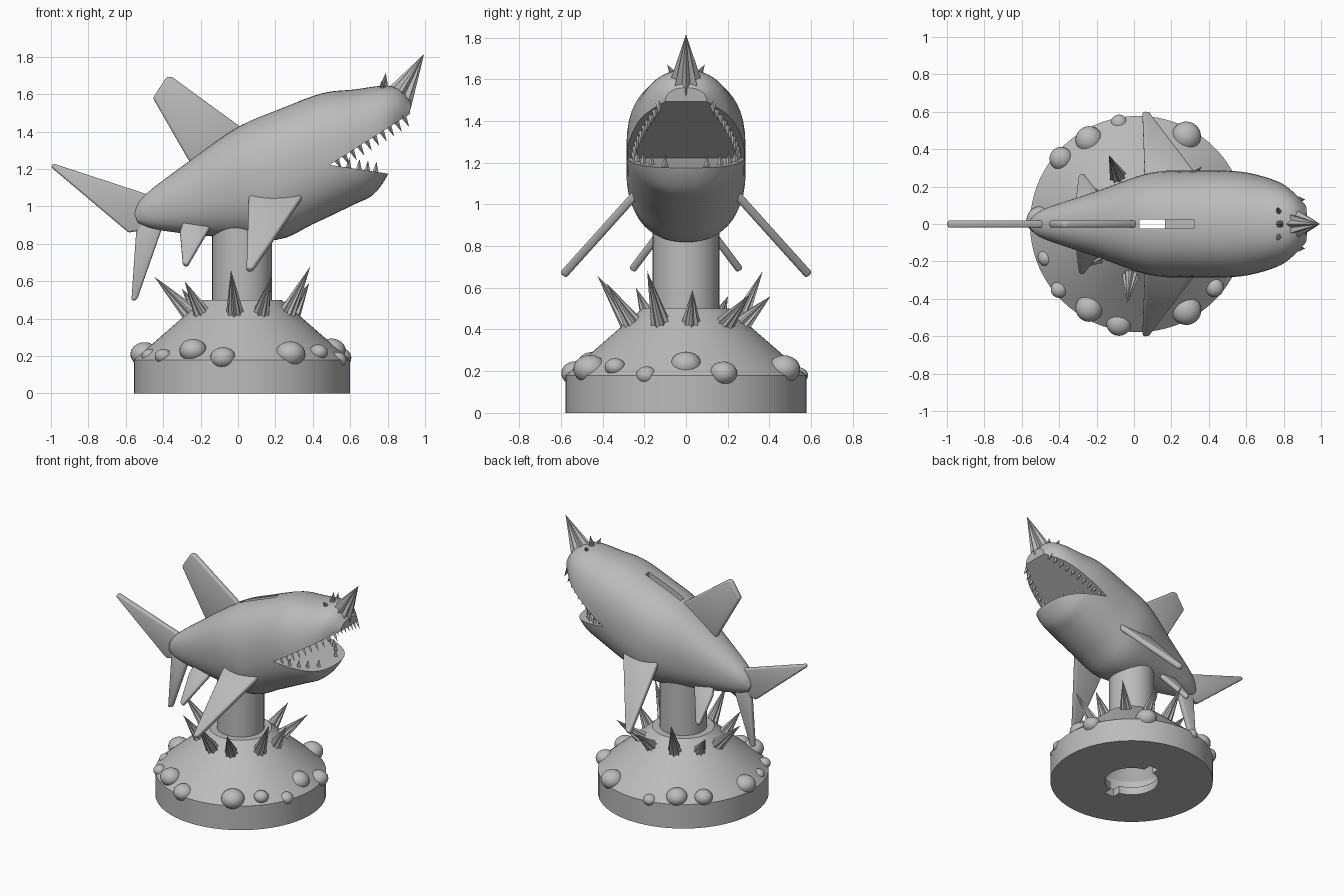
import bpy, bmesh, math
from mathutils import Vector

if "Cube" in bpy.data.objects:
    bpy.data.objects.remove(bpy.data.objects["Cube"])

CX = 0.022  # pedestal centre
grey = bpy.data.materials.new("plain_grey")
grey.use_nodes = True
grey.diffuse_color = (0.5, 0.5, 0.5, 1)
grey.node_tree.nodes["Principled BSDF"].inputs["Base Color"].default_value = (0.5, 0.5, 0.5, 1)


def finish(name, bm):
    bmesh.ops.recalc_face_normals(bm, faces=bm.faces)
    mesh = bpy.data.meshes.new(name)
    bm.to_mesh(mesh)
    bm.free()
    mesh.materials.append(grey)
    ob = bpy.data.objects.new(name, mesh)
    bpy.context.collection.objects.link(ob)
    return ob


def apply_modifier(ob, kind, **settings):
    mod = ob.modifiers.new(kind.title(), kind)
    for key, value in settings.items():
        setattr(mod, key, value)
    bpy.context.view_layer.objects.active = ob
    bpy.ops.object.modifier_apply(modifier=mod.name)


def smooth(ob, degrees=35):
    bpy.ops.object.select_all(action="DESELECT")
    ob.select_set(True)
    bpy.context.view_layer.objects.active = ob
    bpy.ops.object.shade_smooth_by_angle(angle=math.radians(degrees))


def cut(ob, cutter):
    apply_modifier(ob, "BOOLEAN", operation="DIFFERENCE", solver="EXACT", object=cutter)
    bpy.data.objects.remove(cutter)


def loft(bm, rings, closed=False):
    rows = [[bm.verts.new(p) for p in ring] for ring in rings]
    pairs = list(zip(rows, rows[1:] + rows[:1])) if closed else list(zip(rows, rows[1:]))
    for a, b in pairs:
        for i in range(len(a)):
            j = (i + 1) % len(a)
            bm.faces.new((a[i], a[j], b[j], b[i]))
    if not closed:
        bm.faces.new(rows[0])
        bm.faces.new(rows[-1])


def plate(name, outline, half, lean=None, side=1):
    """Extrude an x-z outline; lean = (y, z, slope) tilts it outwards."""
    y0, z0, slope = lean or (0, 0, 0)
    normal = Vector((0, 1, slope)).normalized() * half
    rings = [[Vector((x, y0 + (z0 - z) * slope, z)) + normal * s for x, z in outline]
             for s in (-1, 1)]
    bm = bmesh.new()
    loft(bm, [[(p.x, p.y * side, p.z) for p in ring] for ring in rings])
    return finish(name, bm)


def fin(name, outline, half=0.02, lean=None, side=1):
    ob = plate(name, outline, half, lean, side)
    apply_modifier(ob, "BEVEL", width=0.013, segments=3, limit_method="ANGLE")
    smooth(ob, 40)


def spike(name, base, tip, radius, sides=8, flute=0.72):
    """Sharp fluted cone from base to tip."""
    base, tip = Vector(base), Vector(tip)
    turn = (tip - base).to_track_quat("Z", "Y")
    bm = bmesh.new()
    ring = []
    for i in range(sides * 2):
        a = math.pi * i / sides
        r = radius * (flute if i % 2 else 1)
        ring.append(bm.verts.new(base + turn @ Vector((r * math.cos(a), r * math.sin(a), 0))))
    point = bm.verts.new(tip)
    bm.faces.new(ring)
    for i in range(len(ring)):
        bm.faces.new((ring[i], ring[(i + 1) % len(ring)], point))
    return finish(name, bm)


# Body: rounded sections given as top x, top z, bottom x, bottom z, half width
sections = [
    (-.555, .965, -.535, .91, .035), (-.5, 1.06, -.43, .875, .085),
    (-.25, 1.25, -.14, .84, .175), (0, 1.425, .2, .82, .275),
    (.22, 1.52, .4, .905, .285), (.45, 1.605, .62, 1.01, .283),
    (.62, 1.625, .72, 1.06, .26), (.78, 1.645, .79, 1.15, .22),
    (.87, 1.625, .83, 1.25, .17), (.925, 1.56, .91, 1.42, .1)]


def blend(a, b, c, d, t):
    return [0.5 * (2 * q + (r - p) * t + (2 * p - 5 * q + 4 * r - s) * t * t
                   + (3 * q - p - 3 * r + s) * t ** 3) for p, q, r, s in zip(a, b, c, d)]


def body_ring(s, count=48):
    tx, tz, bx, bz, w = s
    ring = []
    for i in range(count):
        a = 2 * math.pi * i / count
        u, v = [math.copysign(abs(f) ** 0.88, f) for f in (math.cos(a), math.sin(a))]
        ring.append(((tx + bx + (tx - bx) * v) / 2, w * u, (tz + bz + (tz - bz) * v) / 2))
    return ring


padded = sections[:1] + sections + sections[-1:]
fine = [blend(*padded[i:i + 4], k / 4) for i in range(len(sections) - 1) for k in range(4)]
bm = bmesh.new()
loft(bm, [body_ring(s) for s in fine + sections[-1:]])
body = finish("body", bm)

# Mouth wedge, top slot and inner channel
cut(body, plate("mouth_cutter", [(.49, 1.222), (1.2, 1.673), (1.2, 1.115)], 0.6))
cut(body, plate("slot_cutter", [(.03, 1.1), (.32, 1.1), (.32, 1.8), (.03, 1.8)], 0.023))
bpy.ops.mesh.primitive_cylinder_add(vertices=48, radius=0.145, depth=0.7, location=(CX, 0, 0.85))
cut(body, bpy.context.object)
smooth(body)

# Pedestal: hollow turned profile with a notched opening underneath
profile = [(.19, 0), (.578, 0), (.578, .18), (.21, .5), (.16, .5), (.16, 1),
           (.145, 1), (.145, .35), (.27, .15), (.27, .06), (.19, .06)]
turns = [2 * math.pi * i / 72 for i in range(72)]
bm = bmesh.new()
loft(bm, [[(CX + r * math.cos(a), r * math.sin(a), z) for a in turns] for r, z in profile], True)
pedestal = finish("pedestal", bm)
cut(pedestal, plate("notch_cutter", [(CX - .04, -.1), (CX + .04, -.1), (CX + .04, .08), (CX - .04, .08)], 0.25))
smooth(pedestal, 25)

# Fins
fin("dorsal_fin", [(-.455, 1.58), (-.38, 1.695), (-.35, 1.69), (.02, 1.42), (-.1, 1.25), (-.26, 1.24)])
fin("upper_tail_fin", [(-1, 1.21), (-.99, 1.23), (-.44, 1.05), (-.46, .93), (-.53, .87), (-.585, .86)])
fin("lower_tail_fin", [(-.57, .495), (-.54, .5), (-.4, .9), (-.46, .95), (-.54, .93)])
for side, word in ((1, "left"), (-1, "right")):
    fin(word + "_side_fin", [(.045, .66), (.08, .66), (.36, 1.07), (.33, 1.1), (.06, 1.1)],
        0.02, (.24, 1.05, .9), side)
    fin(word + "_rear_fin", [(-.295, .69), (-.27, .68), (-.14, .9), (-.17, .96), (-.28, .96), (-.31, .86)],
        0.018, (.255, .69, .75), side)

# Horn and crest
spike("nose_horn", (.85, 0, 1.565), (.995, 0, 1.815), 0.085)
spike("crest_spike_middle", (.775, 0, 1.6), (.79, 0, 1.715), 0.035)
for side, word in ((1, "left"), (-1, "right")):
    spike(word + "_crest_spike", (.785, .04 * side, 1.59), (.765, .09 * side, 1.67), 0.035)

# Teeth
for side, word in ((1, "left"), (-1, "right")):
    for i in range(10):
        t = i / 9
        x, y = .53 + .36 * t, side * (.25 - .12 * t ** 1.5)
        z = 1.222 + .635 * (x - .49)
        spike(f"{word}_upper_tooth_{i + 1}", (x - .008, y, z + .012), (x + .025, y, z - .052), 0.017, 4)
    for i, (x, y) in enumerate(((.59, .235), (.645, .205), (.69, .165), (.735, .1))):
        z = 1.222 - .15 * (x - .49)
        spike(f"{word}_lower_tooth_{i + 1}", (x, y * side, z - .01), (x + .005, y * side, z + .055), 0.018, 4)

# Spikes around the pedestal: angle, tip radius, tip height
ring_spikes = [(180, .47, .625), (218, .39, .6), (262, .43, .66), (292, .41, .62), (333, .41, .68),
               (5, .36, .59), (42, .46, .57), (75, .42, .56), (113, .4, .68), (148, .38, .56)]
for i, (deg, r, z) in enumerate(ring_spikes):
    c, s = math.cos(math.radians(deg)), math.sin(math.radians(deg))
    spike(f"pedestal_spike_{i + 1}", (CX + .26 * c, .26 * s, .41), (CX + r * c, r * s, z), 0.052)

# Round bumps around the rim: x, y, z, radius
bumps = [(.28, .47, .21, .078), (-.24, .45, .21, .073), (-.39, .35, .21, .062), (-.08, .54, .18, .045),
         (-.5, .02, .21, .075), (-.47, -.18, .2, .045), (-.4, -.35, .2, .045), (-.24, -.45, .23, .073),
         (-.08, -.53, .19, .068), (.28, -.46, .21, .08), (.43, -.34, .22, .05), (.53, -.19, .18, .05),
         (.5, 0, .23, .075), (.54, .18, .19, .066)]
for i, (x, y, z, r) in enumerate(bumps):
    bpy.ops.mesh.primitive_uv_sphere_add(segments=24, ring_count=14, radius=r, location=(x, y, z))
    bump = bpy.context.object
    bump.name = f"rim_bump_{i + 1}"
    bump.scale.z = 0.85
    bump.data.materials.append(grey)
    smooth(bump, 60)
